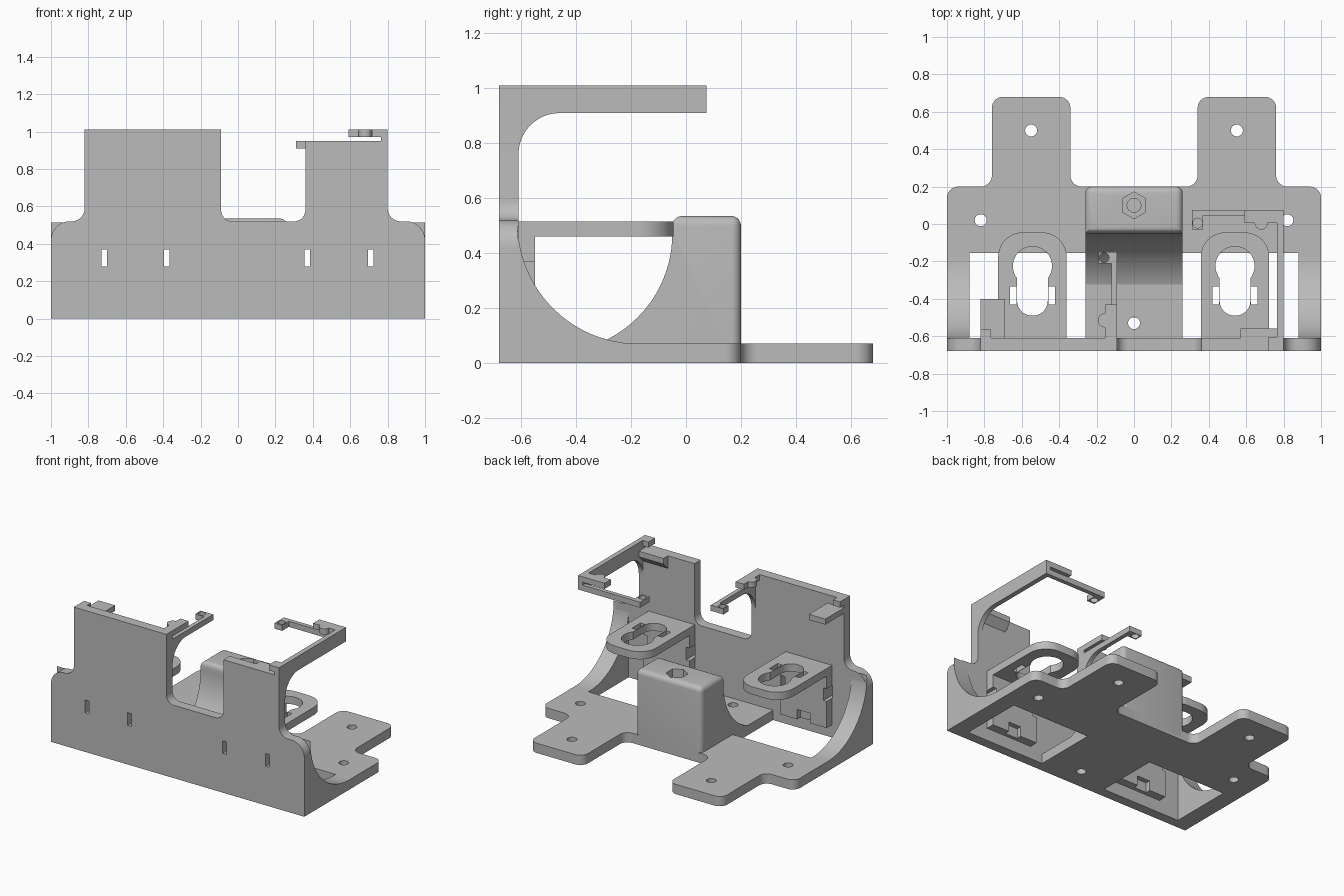
import bpy, bmesh, math
from mathutils import Vector

if "Cube" in bpy.data.objects:
    bpy.data.objects.remove(bpy.data.objects["Cube"])

grey = bpy.data.materials.new("plain grey plastic")
grey.use_nodes = True
grey.diffuse_color = (0.5, 0.5, 0.5, 1)
grey.node_tree.nodes["Principled BSDF"].inputs["Base Color"].default_value = (0.5, 0.5, 0.5, 1)
parts = []


def rounded(corners, steps=12):
    """Outline from (u, v[, radius]) corners, with an arc at each radius."""
    out = []
    for i, c in enumerate(corners):
        p = Vector(c[:2])
        if len(c) < 3:
            out.append(p)
            continue
        a = (Vector(corners[i - 1][:2]) - p).normalized()
        b = (Vector(corners[(i + 1) % len(corners)][:2]) - p).normalized()
        half = a.angle(b) / 2
        mid = p + (a + b).normalized() * c[2] / math.sin(half)
        reach = c[2] / math.tan(half)
        s, e = p + a * reach - mid, p + b * reach - mid
        start = math.atan2(s.y, s.x)
        turn = math.remainder(math.atan2(e.y, e.x) - start, math.tau)
        for k in range(steps + 1):
            t = start + turn * k / steps
            out.append(mid + Vector((math.cos(t), math.sin(t))) * c[2])
    return out


def prism(name, outline, axis, lo, hi, keep=True):
    """Extrude an outline along x, y or z from lo to hi."""
    place = {"x": lambda u, v: (lo, u, v), "y": lambda u, v: (u, lo, v),
             "z": lambda u, v: (u, v, lo)}[axis]
    bm = bmesh.new()
    face = bm.faces.new([bm.verts.new(place(*p)) for p in outline])
    grown = bmesh.ops.extrude_face_region(bm, geom=[face])["geom"]
    shift = Vector([(hi - lo) * (axis == n) for n in "xyz"])
    bmesh.ops.translate(bm, vec=shift, verts=[g for g in grown if isinstance(g, bmesh.types.BMVert)])
    bmesh.ops.recalc_face_normals(bm, faces=bm.faces)
    mesh = bpy.data.meshes.new(name)
    bm.to_mesh(mesh)
    bm.free()
    mesh.materials.append(grey)
    ob = bpy.data.objects.new(name, mesh)
    bpy.context.collection.objects.link(ob)
    if keep:
        parts.append(ob)
    return ob


def rect(x0, x1, y0, y1):
    return [(x0, y0), (x1, y0), (x1, y1), (x0, y1)]


def disc(x, y, r, n=28):
    return [(x + r * math.cos(math.tau * (k + .5) / n), y + r * math.sin(math.tau * (k + .5) / n))
            for k in range(n)]


def box(name, x, y, z, keep=True):
    return prism(name, rect(*x, *y), "z", *z, keep)


def cut(ob, *cutters):
    """Subtract the cutters, then remove them."""
    for c in cutters:
        m = ob.modifiers.new("cut", "BOOLEAN")
        m.operation, m.solver, m.object = "DIFFERENCE", "EXACT", c
    bpy.context.view_layer.update()
    dg = bpy.context.evaluated_depsgraph_get()
    mesh = bpy.data.meshes.new_from_object(ob.evaluated_get(dg))
    ob.modifiers.clear()
    ob.data = mesh
    for c in cutters:
        bpy.data.objects.remove(c)


def hole(x, y, r, lo, hi, n=28):
    return prism("cutter", disc(x, y, r, n), "z", lo, hi, False)


# Base plate with two rear feet, screw holes and windows
half = [(1, .2, .06), (.76, .2, .06), (.76, .68, .06), (.34, .68, .06), (.34, .2, .06)]
outline = [(-1, -.65), (1, -.65)] + half + [(-c[0], *c[1:]) for c in reversed(half)]
base = prism("base_plate", rounded(outline), "z", 0, .07)
cut(base, *[hole(x, y, .032, -.1, .2) for x, y in
            ((-.55, .5), (.55, .5), (-.82, .02), (.82, .02), (0, -.53))],
    *[box("cutter", x, (-.61, -.155), (-.1, .2), False) for x in ((-.88, -.26), (.26, .88))])

# Front wall with two towers and clip slots
slots = (-.715, -.38, .37, .71)


def clip_cutters(near):
    return [box("cutter", (x - .015, x + .015), (-.75, -.5), (.28, .37), False)
            for x in slots if x * near > 0 or near == 0]


wall = prism("front_wall", rounded([
    (-1, 0), (1, 0), (1, .52, .1), (.8, .52, .07), (.8, .95), (.36, .95), (.36, .52, .06),
    (-.09, .52, .06), (-.09, 1.01), (-.82, 1.01), (-.82, .52, .07), (-1, .52, .1)]),
    "y", -.68, -.61)
cut(wall, *clip_cutters(0))

# Curved side gussets
gusset = rounded([(-.613, .515), (-.61, .07, .44), (-.16, .07), (-.16, .03), (-.613, .03)], 24)
prism("right_gusset", gusset, "x", -1, -.88)
prism("left_gusset", gusset, "x", .88, 1)

# Centre block with curved front, softened edges and nut pocket
block = prism("centre_block", rounded([
    (.2, .02), (.2, .535), (-.05, .535), (-.05, .04, .43), (-.5, .04), (-.5, .02)], 24),
    "x", -.26, .26)
bm = bmesh.new()
bm.from_mesh(block.data)
soft = [e for e in bm.edges if all(v.co.z > .5 for v in e.verts)
        or (all(v.co.y > .19 for v in e.verts) and abs(e.verts[0].co.z - e.verts[1].co.z) > .3)]
bmesh.ops.bevel(bm, geom=soft, offset=.035, segments=5, profile=.5, affect="EDGES")
bm.to_mesh(block.data)
bm.free()
cut(block, hole(0, .1, .072, .42, .6, 6), hole(0, .1, .037, .25, .5))

# Keyhole brackets: shelf plus back plate
for side, cx in (("right", -.543), ("left", .54)):
    shelf = prism(side + "_keyhole_shelf", rounded([
        (cx - .183, -.61), (cx + .183, -.61), (cx + .183, -.045, .13), (cx - .183, -.045, .13)]),
        "z", .46, .515)
    slot = rounded([(cx - .082, -.49, .08), (cx + .082, -.49, .08), (cx + .082, -.2), (cx - .082, -.2)])
    cut(shelf, hole(cx, -.225, .105, .4, .6), prism("cutter", slot, "z", .4, .6, False),
        *[box("cutter", (cx + s * .103 - .018, cx + s * .103 + .018), (-.43, -.335), (.4, .6), False)
          for s in (-1, 1)])
    plate = box(side + "_bracket_back", (cx - .183, cx + .183), (-.61, -.55), (.09, .46))
    cut(plate, box("cutter", (cx - .05, cx + .05), (-.585, -.5), (.05, .16), False),
        *clip_cutters(cx))

# Left arm: long rail, cross rail with holed pad, upper hook
prism("left_arm", rounded([(-.68, 1.01), (.075, 1.01), (.075, .91), (-.61, .91, .15),
                           (-.61, .7), (-.68, .7)]), "x", .765, .8)
box("left_cross_rail", (.36, .78), (.045, .075), (.91, .95))
pad = box("left_pad", (.31, .37), (-.03, .075), (.91, .95))
cut(pad, hole(.34, .005, .026, .8, 1.1))
box("left_hook", (.59, .79), (.005, .075), (.97, 1.01))
prism("left_hook_bump", disc(.68, .005, .035), "z", .97, 1.01)
box("left_front_lip", (.72, .8), (-.68, -.605), (.97, 1.01))
prism("left_ledge", [(-.63, .95), (-.56, .95), (-.56, .91), (-.63, .84)], "x", .57, .79)

# Right arm: short rail with holed pad, upper hook
prism("right_arm", rounded([(-.65, .95), (-.15, .95), (-.15, .91), (-.61, .91, .15),
                            (-.61, .7), (-.65, .7)]), "x", -.12, -.09)
pad = box("right_pad", (-.19, -.09), (-.21, -.15), (.91, .95))
cut(pad, hole(-.16, -.18, .026, .8, 1.1))
box("right_hook", (-.155, -.09), (-.63, -.43), (.97, 1.01))
prism("right_hook_bump", disc(-.155, -.515, .038), "z", .97, 1.01)

# Outer ledge and lip on the right tower
box("right_ledge", (-.82, -.69), (-.63, -.4), (.91, .95))
box("right_lip", (-.82, -.765), (-.63, -.565), (.97, 1.01))

# Smooth curves, sharp edges
bpy.ops.object.select_all(action="DESELECT")
for ob in parts:
    ob.select_set(True)
bpy.context.view_layer.objects.active = parts[0]
bpy.ops.object.shade_smooth_by_angle(angle=math.radians(30))
